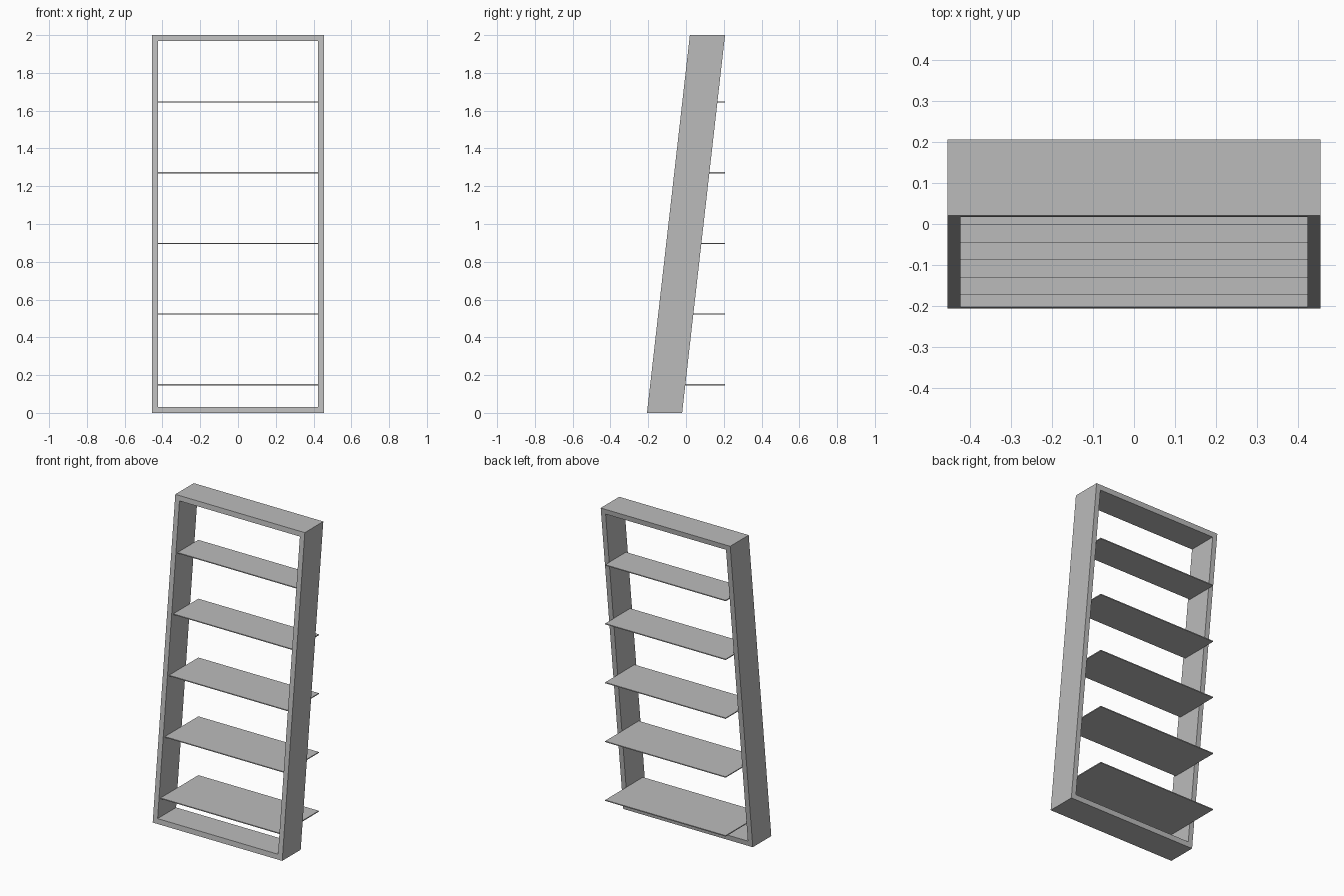
import bpy
import bmesh

default = bpy.data.objects.get("Cube")
if default:
    bpy.data.objects.remove(default, do_unlink=True)

# Main dimensions
HEIGHT = 2.0
HALF_W = 0.4555
BOARD = 0.032
BACK = 0.2065
DEPTH = 0.186
LEAN = (2 * BACK - DEPTH) / HEIGHT
INNER = HALF_W - BOARD

grey = bpy.data.materials.new("plain_grey")
grey.use_nodes = True
colour = (0.5, 0.5, 0.5, 1)
grey.diffuse_color = colour
grey.node_tree.nodes["Principled BSDF"].inputs["Base Color"].default_value = colour


def front_y(z):
    """Front plane of the leaning frame at height z."""
    return -BACK + LEAN * z


def board(name, x0, x1, y0, y1, z0, z1, lean=0.0):
    """Box between two corners, sheared backwards with height by lean."""
    bm = bmesh.new()
    bmesh.ops.create_cube(bm, size=1)
    for v in bm.verts:
        z = z1 if v.co.z > 0 else z0
        v.co.x = x1 if v.co.x > 0 else x0
        v.co.y = (y1 if v.co.y > 0 else y0) + lean * z
        v.co.z = z
    mesh = bpy.data.meshes.new(name)
    bm.to_mesh(mesh)
    bm.free()
    mesh.materials.append(grey)
    obj = bpy.data.objects.new(name, mesh)
    bpy.context.collection.objects.link(obj)
    return obj


# Leaning frame: two uprights with rails between them
y0, y1 = -BACK, -BACK + DEPTH
board("left_upright", INNER, HALF_W, y0, y1, 0, HEIGHT, LEAN)
board("right_upright", -HALF_W, -INNER, y0, y1, 0, HEIGHT, LEAN)
board("bottom_rail", -INNER, INNER, y0, y1, 0, BOARD, LEAN)
board("top_rail", -INNER, INNER, y0, y1, HEIGHT - BOARD, HEIGHT, LEAN)

# Thin level shelves, growing deeper towards the floor, flush at the back
for i in range(5):
    z = 0.149 + 0.374 * i
    board(f"shelf_{i + 1}", -INNER, INNER, front_y(z) + 0.017, BACK,
          z - 0.003, z + 0.003)
